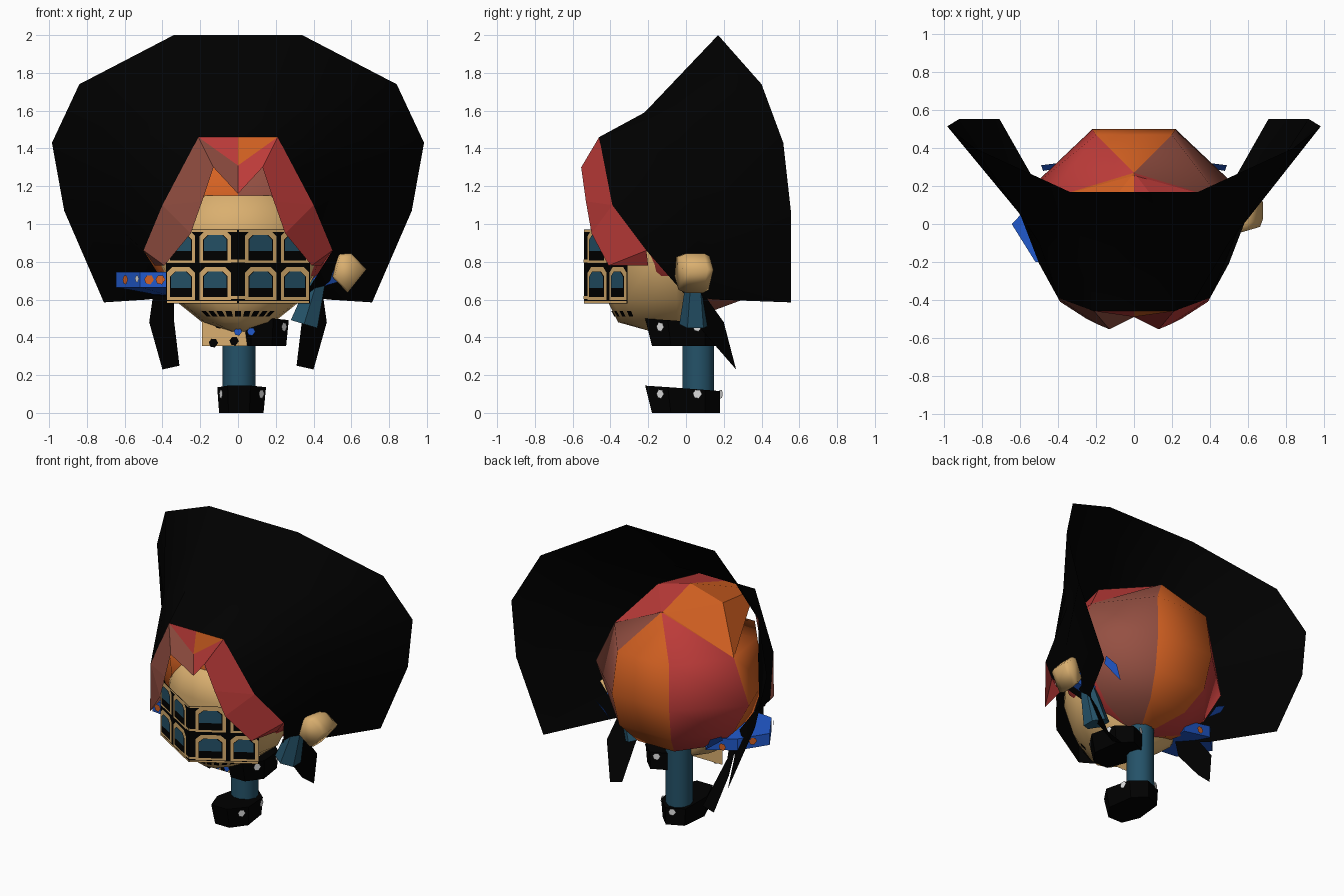
import bpy
import math
from mathutils import Vector

cube = bpy.data.objects.get("Cube")
if cube:
    bpy.data.objects.remove(cube, do_unlink=True)


def material(name, red, green, blue):
    mat = bpy.data.materials.new(name)
    mat.use_nodes = True
    colour = (red, green, blue, 1)
    mat.diffuse_color = colour
    shader = mat.node_tree.nodes["Principled BSDF"]
    shader.inputs["Base Color"].default_value = colour
    shader.inputs["Roughness"].default_value = 1
    return mat


black = material("black", 0, 0, 0)
orange = material("orange hair", .66, .12, .016)
red = material("red hair", .52, .045, .042)
brown = material("brown hair", .3, .08, .055)
tan = material("tan skin", .7, .43, .16)
teal = material("teal cloth", .018, .085, .14)
blue = material("blue cloth", .015, .1, .6)
white = material("white", .75, .75, .75)


def build(name, verts, faces, mats, indices=None, smooth=False):
    """Make one mesh object from points, faces and a material for each face."""
    mesh = bpy.data.meshes.new(name)
    mesh.from_pydata([tuple(v) for v in verts], [], faces)
    for mat in mats:
        mesh.materials.append(mat)
    if indices:
        for poly, index in zip(mesh.polygons, indices):
            poly.material_index = index
    for poly in mesh.polygons:
        poly.use_smooth = smooth
    mesh.update()
    obj = bpy.data.objects.new(name, mesh)
    bpy.context.scene.collection.objects.link(obj)
    return obj


def loft(name, rings, mats, rule=None, smooth=False, caps=True):
    """Join closed rings of equal size; rule picks the colour by sector."""
    count = len(rings[0])
    verts = [p for ring in rings for p in ring]
    faces, indices = [], []
    for level in range(len(rings) - 1):
        for i in range(count):
            j = (i + 1) % count
            low, high = level * count, (level + 1) * count
            faces.append((low + i, low + j, high + j, high + i))
            indices.append(rule[i] if rule else 0)
    if caps:
        last = len(verts) - count
        faces += [tuple(reversed(range(count))), tuple(range(last, last + count))]
        indices += [0, 0]
    return build(name, verts, faces, mats, indices, smooth)


def flip(points):
    return [(-x, y, z) for x, y, z in points]


# Flared bonnet: three half rings around the face, mirrored in x
inner = [(.21, -.46, 1.46), (.305, -.425, 1.28), (.4, -.39, 1.1), (.5, -.21, .86), (.35, 0, .62)]
middle = [(.25, -.22, 1.59), (.5, -.1, 1.45), (.57, .02, 1.25), (.6, .05, .95), (.48, .15, .6)]
outer = [(.34, .17, 2), (.84, .4, 1.74), (.985, .515, 1.43), (.92, .555, 1.07), (.71, .555, .585)]
hoops = [list(reversed(flip(hoop))) + hoop for hoop in (inner, middle, outer)]
span = len(hoops[0])
quads = [(r * span + i, r * span + i + 1, (r + 1) * span + i + 1, (r + 1) * span + i)
         for r in range(2) for i in range(span - 1)]
build("bonnet", sum(hoops, []), quads, [black], smooth=True)

# Hanging bonnet ties
tie = [(.34, 0, .62), (.45, .1, .62), (.47, .2, .48), (.4, .265, .23), (.31, .26, .25), (.34, .03, .5)]
for side, points in (("left", tie), ("right", flip(tie))):
    build(side + "_tie", points, [tuple(range(len(points)))], [black])


# Hair dome with one colour for each sector; the front is split down the middle
def dome_ring(z, *half):
    right = [(x, y, z) for x, y in half]
    return right + [(0, half[-1][1], z)] + list(reversed(flip(right)))


dome = [dome_ring(.54, (.05, .14), (.1, .05), (.08, 0), (.05, -.04)),
        dome_ring(.61, (.14, .33), (.31, .1), (.28, -.05), (.15, -.12)),
        dome_ring(.75, (.2, .45), (.46, .14), (.41, -.15), (.25, -.22)),
        dome_ring(.98, (.22, .5), (.59, .15), (.46, -.2), (.3, -.3)),
        dome_ring(1.27, (.2, .47), (.46, .13), (.41, -.2), (.25, -.4)),
        [(0, .27, 1.52)] * 9]
hair = loft("hair_dome", dome, [orange, red, brown], rule=[2, 1, 1, 2, 0, 0, 0, 1, 0],
            smooth=True, caps=False)
hair.data.validate()


# Smooth face shell
def face_ring(z, width, depth):
    ring = []
    for step in range(16):
        a = math.tau * step / 16
        reach = depth if math.sin(a) < 0 else min(depth, .12)
        ring.append((width * math.cos(a), -.05 + reach * math.sin(a), z))
    return ring


face_sizes = [(.43, .04, .13), (.48, .19, .31), (.6, .34, .37), (.78, .43, .39), (.97, .42, .39), (1.15, .34, .37)]
loft("face", [face_ring(*size) for size in face_sizes], [tan], smooth=True)

# Parted fringe: centre triangle, long swept lock and crown on each side
fringe = [(.21, -.46, 1.46), (0, -.46, 1.46), (0, -.49, 1.31), (0, -.49, 1.16), (.13, -.555, 1.3),
          (.19, -.53, 1.12), (.25, -.5, .95), (.39, -.41, .78), (.5, -.21, .86), (.4, -.39, 1.1),
          (0, -.05, 1.6), (.25, -.05, 1.53), (0, .27, 1.51), (.46, .13, 1.27), (.44, -.2, .78)]
panels = [(0, 1, 2), (0, 2, 3, 4), (0, 4, 5, 9), (9, 5, 6), (9, 6, 7, 8), (7, 14, 8),
          (0, 1, 10, 11), (11, 10, 12), (11, 12, 13), (0, 11, 13)]
pattern = [0] + [1] * 5 + [2] * 4
build("fringe_left", fringe, panels, [orange, red, red], pattern)
build("fringe_right", flip(fringe), panels, [red, brown, orange], pattern)


# Mask: two upright wings meeting at the nose, with painted cells as thin plates
def on_mask(x, z, layer):
    return (x, -.54 + abs(x) * .605 - .003 * layer, z)


def mask_plate(name, x, z, wide, tall, mat, layer, cut=0):
    w, h = wide / 2, tall / 2
    shape = [(-w, -h), (w, -h), (w, h - cut), (w - cut, h), (cut - w, h), (-w, h - cut)]
    if not cut:
        shape = [(-w, -h), (w, -h), (w, h), (-w, h)]
    points = [on_mask(x + u, z + v, layer) for u, v in shape]
    build(name, points, [tuple(range(len(points)))], [mat])


for side in (-1, 1):
    mask_plate("mask_wing", side * .19, .775, .38, .39, black, 0)
    for z in (.685, .88):
        for x, wide in ((.12, .165), (.302, .15)):
            x *= side
            mask_plate("cell_frame", x, z, wide, .175, tan, 1, cut=.03)
            mask_plate("cell_dark", x, z - .005, wide - .035, .135, black, 2, cut=.025)
            mask_plate("cell_pane", x, z + .02, wide - .045, .085, teal, 3, cut=.025)
        mask_plate("mask_bar", side * .02, z - .075, .035, .015, tan, 1)
    mask_plate("mask_edge", side * .19, .587, .37, .012, tan, 1)
    mask_plate("mask_edge", side * .19, .963, .37, .01, tan, 1)

# Row of dark teeth marks along the chin, sitting on the face slope
for step in range(9):
    a = math.radians(-134 + step * 11)
    top = Vector((.265 * math.cos(a), -.054 + .345 * math.sin(a), .54))
    low = Vector((.222 * math.cos(a), -.054 + .328 * math.sin(a), .51))
    across = Vector((-math.sin(a), math.cos(a), 0)) * .016
    build("mouth_mark", [low - across, low + across, top + across, top - across], [(0, 1, 2, 3)], [black])


# Prism between two points, used for limbs
def limb(name, start, end, r_start, r_end, mat, sides=8, smooth=False):
    start, end = Vector(start), Vector(end)
    turn = (end - start).to_track_quat("Z", "Y")
    rings = []
    for centre, radius in ((start, r_start), (end, r_end)):
        rings.append([centre + turn @ Vector((radius * math.cos(math.tau * i / sides),
                                              radius * math.sin(math.tau * i / sides), 0))
                      for i in range(sides)])
    obj = loft(name, rings, [mat], smooth=smooth)
    for poly in obj.data.polygons[-2:]:
        poly.use_smooth = False
    return obj


def spot(name, centre, normal, size, mat):
    turn = Vector(normal).to_track_quat("Z", "Y")
    points = [Vector(centre) + turn @ Vector((size * math.cos(i), size * math.sin(i), 0)) for i in range(6)]
    build(name, points, [tuple(range(6))], [mat])


# Boots with white spots, one standing and one raised
sole = [(-.1, -.06), (-.05, -.18), (.06, -.18), (.135, -.08), (.11, .1), (.03, .18), (-.08, .13)]


def boot(name, dx, dz):
    bottom = [(x + dx, y, dz) for x, y in sole]
    top = [(x * 1.1 + dx, y * 1.2 if y < 0 else y, dz + .13 - y * .08) for x, y in sole]
    loft(name, [bottom, top], [black])
    for i, along in ((0, .6), (2, .6), (3, .75), (5, .4)):
        a, b = Vector(sole[i]), Vector(sole[(i + 1) % len(sole)])
        out = Vector((b.y - a.y, a.x - b.x)).normalized()
        mid = a.lerp(b, along) * 1.05 + out * .018
        spot(name + "_spot", (mid.x + dx, mid.y, dz + .1), (out.x, out.y, 0), .025, white)


boot("standing_boot", 0, 0)
boot("raised_boot", .12, .355)

# Leg, and patched cloth panel under the chin
limb("leg", (.005, .065, .1), (.005, .065, .6), .087, .087, teal, 10, True)
build("chin_panel", [(-.19, -.13, .355), (.05, -.13, .355), (.05, -.13, .49), (-.19, -.13, .49)],
      [(0, 1, 2, 3)], [tan])
for x, z in ((-.1, .47), (-.02, .38), (-.13, .37)):
    spot("panel_patch", (x, -.135, z), (0, -1, 0), .025, black)
for x in (0, .07):
    spot("blue_patch", (x, -.225, .43), (0, -1, 0), .022, blue)

# Left arm: teal sleeve, blue cuff and rounded fist
limb("left_sleeve", (.42, .05, .7), (.35, .05, .47), .05, .085, teal, 6)
limb("left_cuff", (.4, .05, .7), (.54, .05, .75), .05, .06, blue, 6)
knuckles = [(.5, .72), (.58, .635), (.68, .76), (.6, .845), (.53, .84)]
fist = [[(.58 + (x - .58) * grow, y + (x - .58) * .25, .745 + (z - .745) * grow) for x, z in knuckles]
        for y, grow in ((-.04, .85), (0, 1), (.09, 1), (.12, .85))]
loft("left_fist", fist, [tan], smooth=True)

# Right arm: flat blue sleeve with spots, sinking towards the back
plan = [(-.52, -.2, 0), (-.645, 0, 0), (-.5, .15, -.02), (-.27, .17, -.07), (-.36, -.22, 0)]
loft("right_sleeve", [[(x, y, z + dz) for x, y, dz in plan] for z in (.665, .745)], [blue])
for x, y, normal in ((-.59, -.09, (-.85, -.53, 0)), (-.47, -.206, (-.12, -1, 0)), (-.41, -.214, (-.12, -1, 0)),
                     (-.57, .08, (-.72, .7, 0)), (-.4, .165, (-.1, 1, 0))):
    out = Vector(normal) * .008
    spot("sleeve_spot", (x + out.x, y + out.y, .705 if y < .1 else .65), normal, .026, orange)
spot("sleeve_fleck", (-.535, -.195, .71), (-.85, -.53, 0), .02, white)

# Loose ends of the blue sash behind
for side in (-1, 1):
    build("sash_end", [(side * .36, .3, .67), (side * .48, .28, .76), (side * .49, .31, .8), (side * .41, .32, .76)],
          [(0, 1, 2, 3)], [blue])
